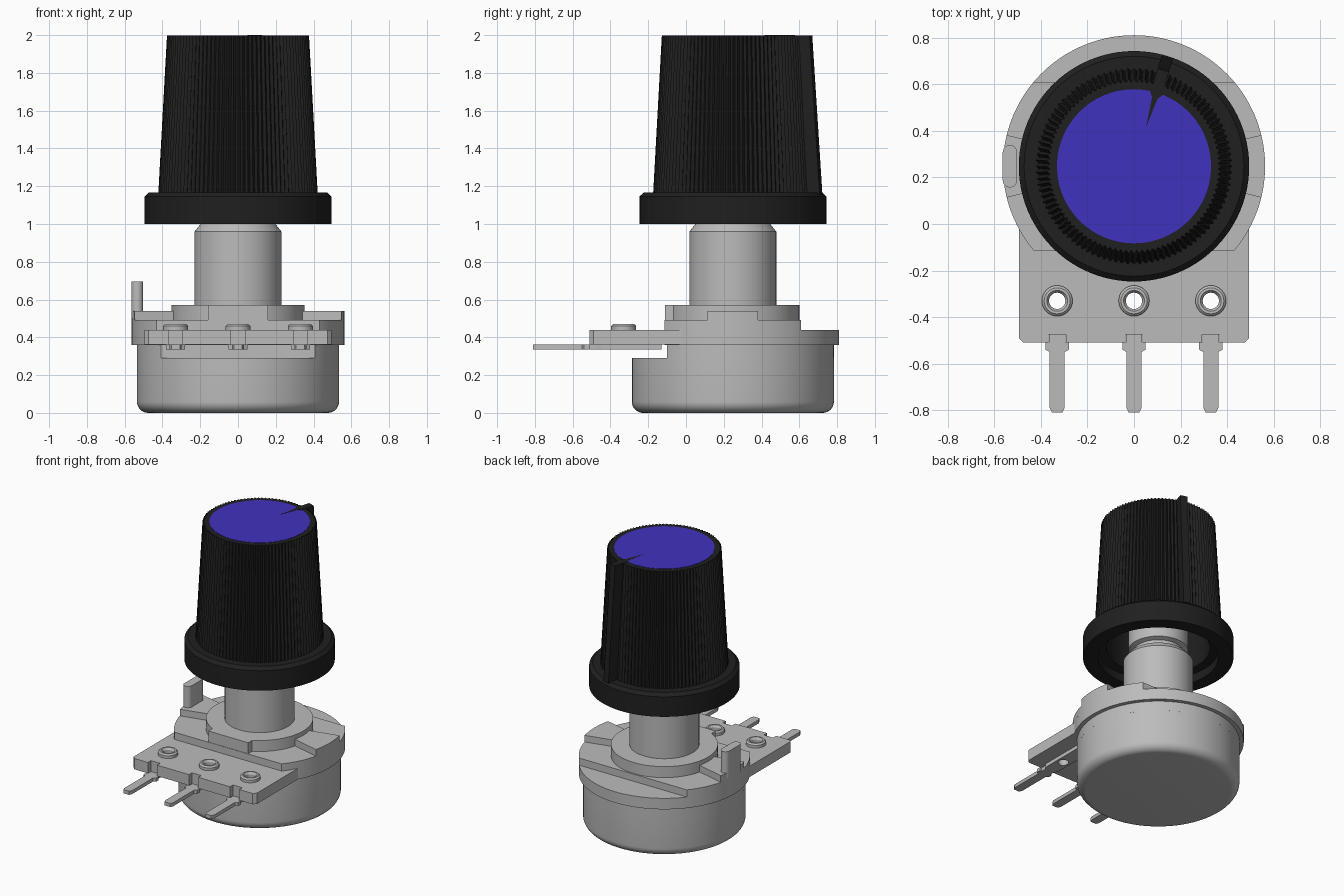
import bpy, bmesh, math
from mathutils import Matrix, Vector

if "Cube" in bpy.data.objects:
    bpy.data.objects.remove(bpy.data.objects["Cube"], do_unlink=True)

CY = 0.248                       # y of the shaft axis
POINTER = math.radians(-17)      # direction of the pointer, from +y


def material(name, rgb):
    m = bpy.data.materials.new(name)
    m.use_nodes = True
    m.diffuse_color = (*rgb, 1)
    m.node_tree.nodes["Principled BSDF"].inputs["Base Color"].default_value = (*rgb, 1)
    return m


METAL = material("grey metal", (0.5, 0.5, 0.5))
BLACK = material("black plastic", (0.014, 0.014, 0.014))
BLUE = material("blue cap", (0.051, 0.032, 0.515))


def finish(name, bm, mat, smooth=True):
    bmesh.ops.remove_doubles(bm, verts=bm.verts, dist=1e-5)
    bmesh.ops.recalc_face_normals(bm, faces=bm.faces)
    me = bpy.data.meshes.new(name)
    bm.to_mesh(me)
    bm.free()
    me.materials.append(mat)
    ob = bpy.data.objects.new(name, me)
    bpy.context.collection.objects.link(ob)
    if smooth:
        bpy.ops.object.select_all(action="DESELECT")
        ob.select_set(True)
        bpy.context.view_layer.objects.active = ob
        bpy.ops.object.shade_smooth_by_angle(angle=math.radians(30))
    return ob


def lathe(name, profile, mat, x=0, y=CY, closed=False, steps=96):
    """Revolve (radius, z) points around a vertical axis."""
    bm = bmesh.new()
    vs = [bm.verts.new((r, 0, z)) for r, z in profile]
    es = [bm.edges.new(p) for p in zip(vs, vs[1:])]
    if closed:
        es.append(bm.edges.new((vs[-1], vs[0])))
    bmesh.ops.spin(bm, geom=vs + es, cent=(0, 0, 0), axis=(0, 0, 1),
                   angle=math.tau, steps=steps)
    bmesh.ops.translate(bm, verts=bm.verts, vec=(x, y, 0))
    return finish(name, bm, mat)


def prism(name, loops, z0, z1, mat):
    """Extrude a 2D outline; further loops are holes."""
    cu = bpy.data.curves.new(name, "CURVE")
    cu.dimensions, cu.fill_mode, cu.extrude = "2D", "BOTH", (z1 - z0) / 2
    for loop in loops:
        s = cu.splines.new("POLY")
        s.points.add(len(loop) - 1)
        for p, (x, y) in zip(s.points, loop):
            p.co = (x, y, 0, 1)
        s.use_cyclic_u = True
    tmp = bpy.data.objects.new("tmp", cu)
    bpy.context.collection.objects.link(tmp)
    me = tmp.evaluated_get(bpy.context.evaluated_depsgraph_get()).to_mesh()
    bm = bmesh.new()
    bm.from_mesh(me)
    bpy.data.objects.remove(tmp, do_unlink=True)
    bmesh.ops.translate(bm, verts=bm.verts, vec=(0, 0, (z0 + z1) / 2))
    return finish(name, bm, mat)


def arc(r, a0, a1, x=0, y=CY, n=48):
    return [(x + r * math.cos(a0 + (a1 - a0) * i / n),
             y + r * math.sin(a0 + (a1 - a0) * i / n)) for i in range(n + 1)]


def circle(r, x, y, n=32):
    return arc(r, 0, math.tau, x, y, n)[:-1]


def cut_disc(r, ymin, ymax=9):
    """Circle about the axis, cut by straight front and back chords."""
    a0 = math.asin(max(-1, (ymin - CY) / r))
    a1 = math.asin(min(1, (ymax - CY) / r))
    left = arc(r, math.pi - a1, math.pi - a0)
    return arc(r, a0, a1) + (left[1:] if a1 > 1.57 else left)


# Housing: rounded can, rim plate, raised band, side pads
R = 0.535
bottom = [(R - 0.06 + 0.06 * math.sin(t), 0.06 - 0.06 * math.cos(t))
          for t in [i * math.pi / 16 for i in range(9)]]
lathe("can", [(0, 0)] + bottom + [(R, 0.29), (0, 0.29)], METAL)
prism("can_upper", [cut_disc(R, -0.10)], 0.29, 0.36, METAL)
prism("rim_plate", [cut_disc(0.563, -0.115)], 0.36, 0.44, METAL)
prism("raised_band", [cut_disc(0.563, -0.115, 0.608)], 0.44, 0.492, METAL)
for side, mid in (("left", 0), ("right", math.pi)):
    h = math.radians(13.8)
    prism(side + "_pad", [arc(0.563, mid - h, mid + h, n=12)
                          + arc(0.30, mid + h, mid - h, n=12)], 0.492, 0.54, METAL)

# Locating tab with rounded ends
tx, tr, th = -0.533, 0.031, 0.06
prism("locating_tab", [arc(tr, 0, math.pi, tx, CY + th, 12)
                       + arc(tr, math.pi, math.tau, tx, CY - th, 12)], 0.50, 0.695, METAL)

# Mounting collar with its flat front key, bushing and shaft
lathe("collar", [(0, 0.48), (0.352, 0.48), (0.352, 0.572), (0, 0.572)], METAL)
prism("collar_key", [[(-0.16, -0.112), (0.16, -0.112), (0.16, 0.1), (-0.16, 0.1)]],
      0.48, 0.572, METAL)
lathe("bushing_and_shaft", [(0, 0.5), (0.23, 0.5), (0.23, 0.96), (0.198, 1.0), (0.165, 1.0),
                            (0.165, 1.04), (0.197, 1.05), (0.197, 1.5), (0, 1.5)], METAL)

# Terminal board with notches and holes, then terminals and rivets
PX = (-0.33, 0, 0.33)
BY = -0.33
front = [(-0.495, 0.0), (-0.495, -0.49), (-0.475, -0.51)]
for x in PX:
    front += [(x - 0.037, -0.51), (x - 0.037, -0.475), (x + 0.037, -0.475), (x + 0.037, -0.51)]
front += [(0.475, -0.51), (0.495, -0.49), (0.495, 0.0)]
prism("terminal_board", [front] + [circle(0.038, x, BY) for x in PX], 0.361, 0.44, METAL)
half = [(0.05, -0.13), (0.05, -0.45), (0.035, -0.475), (0.035, -0.51), (0.05, -0.51),
        (0.05, -0.54), (0.032, -0.55), (0.032, -0.79), (0.022, -0.81)]
for i, x in enumerate(PX):
    outline = [(x + a, b) for a, b in half] + [(x - a, b) for a, b in reversed(half)]
    prism(f"terminal_{i + 1}", [outline, circle(0.036, x, BY)], 0.335, 0.361, METAL)
    lathe(f"rivet_{i + 1}", [(0.035, 0.336), (0.035, 0.455), (0.045, 0.47), (0.056, 0.47),
                             (0.066, 0.46), (0.066, 0.438), (0.039, 0.438), (0.039, 0.336)],
          METAL, x, BY, True, 32)

# Knob: hollow core with flange
lathe("knob_flange", [(0, 1.5), (0.34, 1.5), (0.34, 1.07), (0.396, 1.06), (0.396, 1.0),
                      (0.495, 1.0), (0.495, 1.145), (0.472, 1.167), (0.39, 1.167),
                      (0.35, 1.95), (0, 1.95)], BLACK)

# Knurled grip: tapered ring of teeth
bm = bmesh.new()
N = 200
rings = []
for r, z in ((0.422, 1.16), (0.376, 1.997)):
    rings.append([bm.verts.new(((r - 0.014 * (i % 2)) * math.cos(math.tau * i / N),
                                CY + (r - 0.014 * (i % 2)) * math.sin(math.tau * i / N), z))
                  for i in range(N)])
for i in range(N):
    j = (i + 1) % N
    bm.faces.new((rings[0][i], rings[0][j], rings[1][j], rings[1][i]))
bm.faces.new(rings[1])
bm.faces.new(rings[0][::-1])
bmesh.ops.delete(bm, geom=[f for f in bm.faces if len(f.verts) > 4 and f.calc_center_median().z < 1.5],
                 context="FACES_ONLY")
finish("knob_grip", bm, BLACK, smooth=False)

# Blue cap, pointer fin and pointer mark
lathe("knob_cap", [(0, 1.99), (0.331, 1.99), (0.331, 1.999), (0, 1.999)], BLUE)
turn = Matrix.Translation(Vector((0, CY, 0))) @ Matrix.Rotation(POINTER, 4, "Z")
bm = bmesh.new()
bmesh.ops.create_cube(bm, size=1)
for v in bm.verts:
    top, outer = v.co.z > 0, v.co.y > 0
    r = (0.432 if top else 0.488) if outer else (0.335 if top else 0.39)
    v.co = turn @ Vector((v.co.x * 0.05, r, 1.999 if top else 1.16))
finish("pointer_fin", bm, BLACK, smooth=False)
mark = [(-0.032, 0.335), (-0.012, 0.305), (0, 0.175), (0.012, 0.305), (0.032, 0.335)]
prism("pointer_mark", [[(turn @ Vector((x, y, 0))).xy[:] for x, y in mark]], 1.995, 2.0, BLACK)
